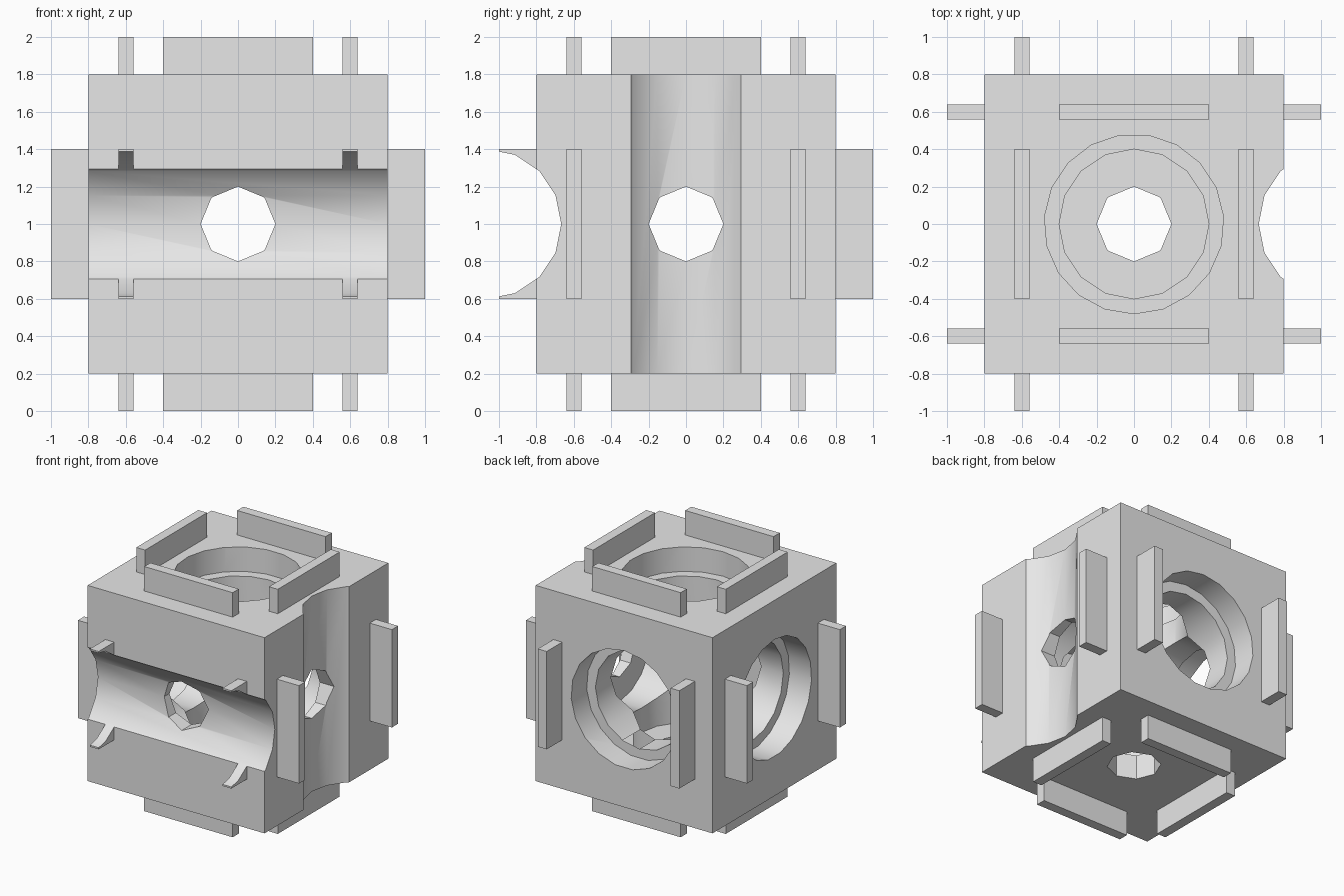
import bpy
import math
from mathutils import Vector

cube = bpy.data.objects.get("Cube")
if cube:
    bpy.data.objects.remove(cube, do_unlink=True)

CENTRE = Vector((0, 0, 1))
HALF = 0.8       # half the block's side
REACH = 0.2      # height of the raised plates
X, Y, Z = Vector((1, 0, 0)), Vector((0, 1, 0)), Vector((0, 0, 1))

grey = bpy.data.materials.new("light_grey")
grey.use_nodes = True
grey.diffuse_color = (0.8, 0.8, 0.8, 1)
grey.node_tree.nodes["Principled BSDF"].inputs["Base Color"].default_value = (0.8, 0.8, 0.8, 1)


def box(name, centre, size):
    bpy.ops.mesh.primitive_cube_add(size=1, location=CENTRE + centre)
    ob = bpy.context.object
    ob.name = name
    ob.scale = size
    bpy.ops.object.transform_apply(location=False, rotation=False, scale=True)
    ob.data.materials.append(grey)
    return ob


def bar(name, axis, start, end, radius, sides, offset=Vector()):
    """Round cutter along an axis, with a corner lying on each cross axis."""
    bpy.ops.mesh.primitive_cylinder_add(
        vertices=sides, radius=radius, depth=abs(end - start),
        location=CENTRE + offset + axis * (start + end) / 2,
        rotation=axis.to_track_quat('Z', 'Y').to_euler())
    ob = bpy.context.object
    ob.name = name
    ob.hide_render = True
    ob.data.materials.append(grey)
    return ob


def cut(ob, cutter):
    mod = ob.modifiers.new("cut", 'BOOLEAN')
    mod.operation = 'DIFFERENCE'
    mod.solver = 'EXACT'
    mod.object = cutter
    bpy.ops.object.select_all(action='DESELECT')
    ob.select_set(True)
    bpy.context.view_layer.objects.active = ob
    bpy.ops.object.modifier_apply(modifier=mod.name)


# Main block
body = box("block", Vector(), (2 * HALF,) * 3)
cutters = []

# Wide stepped bores open at the top, back and one side
for axis in (Z, Y, -X):
    cutters.append(bar("bore_cutter", axis, -0.6, 1, 0.4, 16))
    cutters.append(bar("rim_cutter", axis, 0.6, 1, 0.48, 19))

# Narrow eight-sided holes through the remaining walls
for axis in (Z, Y, -X):
    cutters.append(bar("hole_cutter", axis, -1.1, 0, 0.2, 8))

# Long hollows across the front and the other side
front_groove = bar("front_groove_cutter", X, -1.2, 1.2, 0.4, 16, -Y * 1.067)
side_groove = bar("side_groove_cutter", Z, -1.2, 1.2, 0.4, 16, X * 1.067)
cutters += [front_groove, side_groove]

for cutter in cutters:
    cut(body, cutter)

# Raised plates: upright pairs on the four walls, a square of four above and below
pairs = [("front", -Y, X, Z), ("back", Y, X, Z), ("left", X, Y, Z), ("right", -X, Y, Z)]
for face, out in (("top", Z), ("bottom", -Z)):
    pairs += [(face + "_side", out, X, Y), (face + "_cross", out, Y, X)]

parts = [body]
for face, out, across, along in pairs:
    for number, side in enumerate((-1, 1), 1):
        size = across * 0.08 + along * 0.8
        size += Vector([abs(c) for c in out]) * REACH
        plate = box(f"{face}_plate_{number}",
                    out * (HALF + REACH / 2) + across * side * 0.6, size)
        if face == "front":
            cut(plate, front_groove)
        parts.append(plate)

for cutter in cutters:
    bpy.data.objects.remove(cutter, do_unlink=True)

# Smooth the round walls, keep the corners sharp
for ob in parts:
    bpy.ops.object.select_all(action='DESELECT')
    ob.select_set(True)
    bpy.context.view_layer.objects.active = ob
    bpy.ops.object.shade_smooth_by_angle(angle=math.radians(30))
